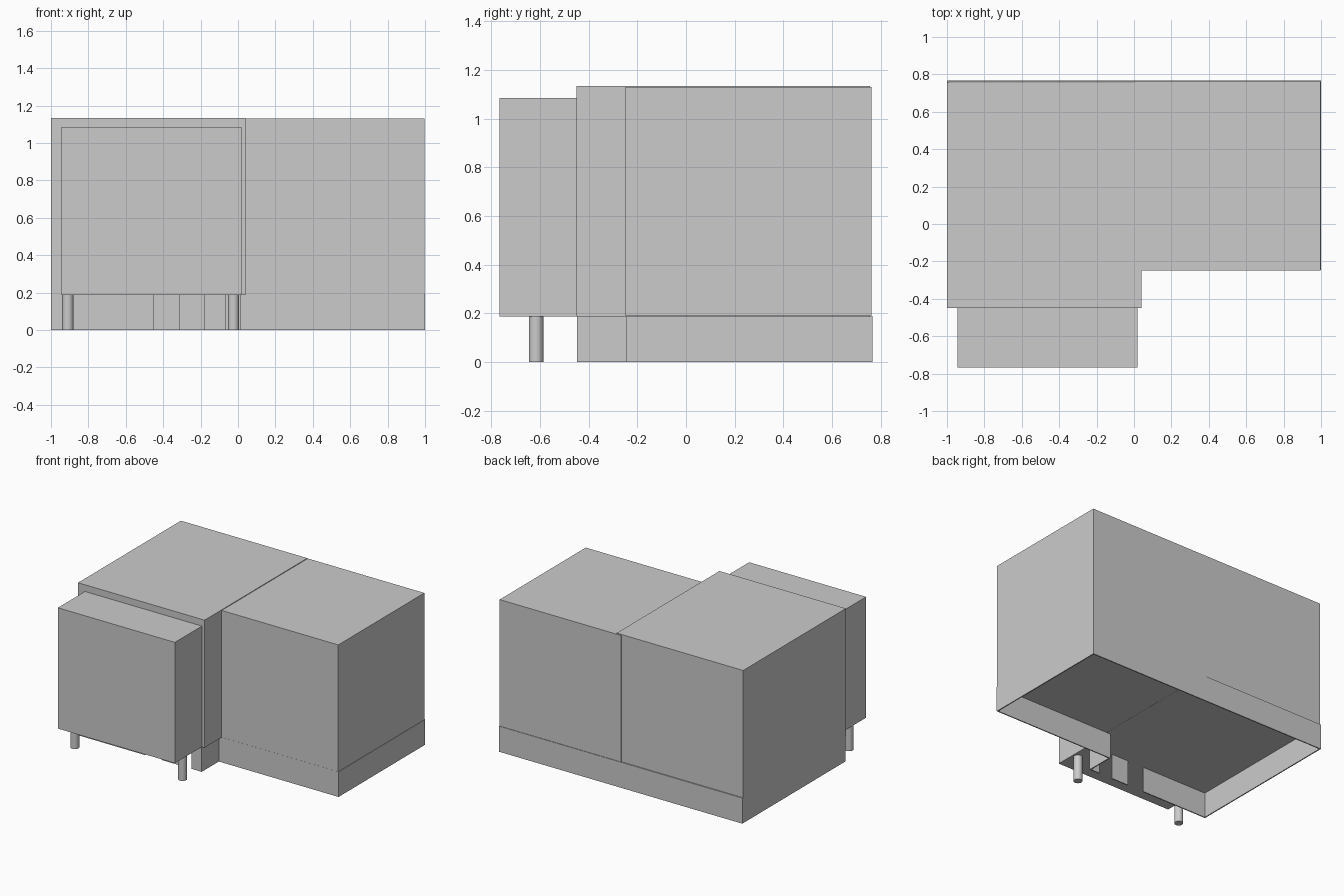
import bpy

if "Cube" in bpy.data.objects:
    bpy.data.objects.remove(bpy.data.objects["Cube"])


def box(name, x0, x1, y0, y1, z0, z1):
    """Axis-aligned box given by its extents."""
    bpy.ops.mesh.primitive_cube_add(
        size=1, location=((x0 + x1) / 2, (y0 + y1) / 2, (z0 + z1) / 2))
    ob = bpy.context.object
    ob.name = name
    ob.scale = (x1 - x0, y1 - y0, z1 - z0)
    bpy.ops.object.transform_apply(location=False, rotation=False, scale=True)
    return ob


FLOOR = 0.187   # underside of the rooms
T = 0.008       # foundation wall thickness
BACK = 0.767
FRONT_L, FRONT_R = -0.448, -0.247
STEP_X = 0.015

# Main volumes
box("left_room", -1.0, 0.04, -0.45, 0.757, FLOOR, 1.135)
box("right_room", 0.0, 0.998, -0.248, 0.763, FLOOR + 0.001, 1.13)
box("front_bay", -0.944, 0.018, -BACK, -0.45, FLOOR, 1.085)

# Thin perimeter foundation walls, open underneath
box("foundation_back", -1, 1, BACK - T, BACK, 0, FLOOR + 0.003)
box("foundation_left", -1, -1 + T, FRONT_L, BACK - T, 0, FLOOR)
box("foundation_right", 1 - T, 1, FRONT_R, BACK - T, 0, FLOOR)
box("foundation_front_right", STEP_X, 1 - T, FRONT_R, FRONT_R + T, 0, FLOOR)
box("foundation_step", STEP_X - T, STEP_X, FRONT_L + T, FRONT_R + T, 0, FLOOR)

# Front wall in pieces, leaving two openings under the bay
for i, (x0, x1) in enumerate([(-1 + T, -0.452), (-0.315, -0.177), (-0.068, STEP_X)]):
    box(f"foundation_front_left_{i + 1}", x0, x1, FRONT_L, FRONT_L + T, 0, FLOOR)

# Round posts carrying the bay
for side, x in (("left", -0.91), ("right", -0.024)):
    bpy.ops.mesh.primitive_cylinder_add(
        vertices=32, radius=0.03, depth=FLOOR, location=(x, -0.616, FLOOR / 2))
    post = bpy.context.object
    post.name = f"bay_post_{side}"
    bpy.ops.object.shade_smooth_by_angle()
